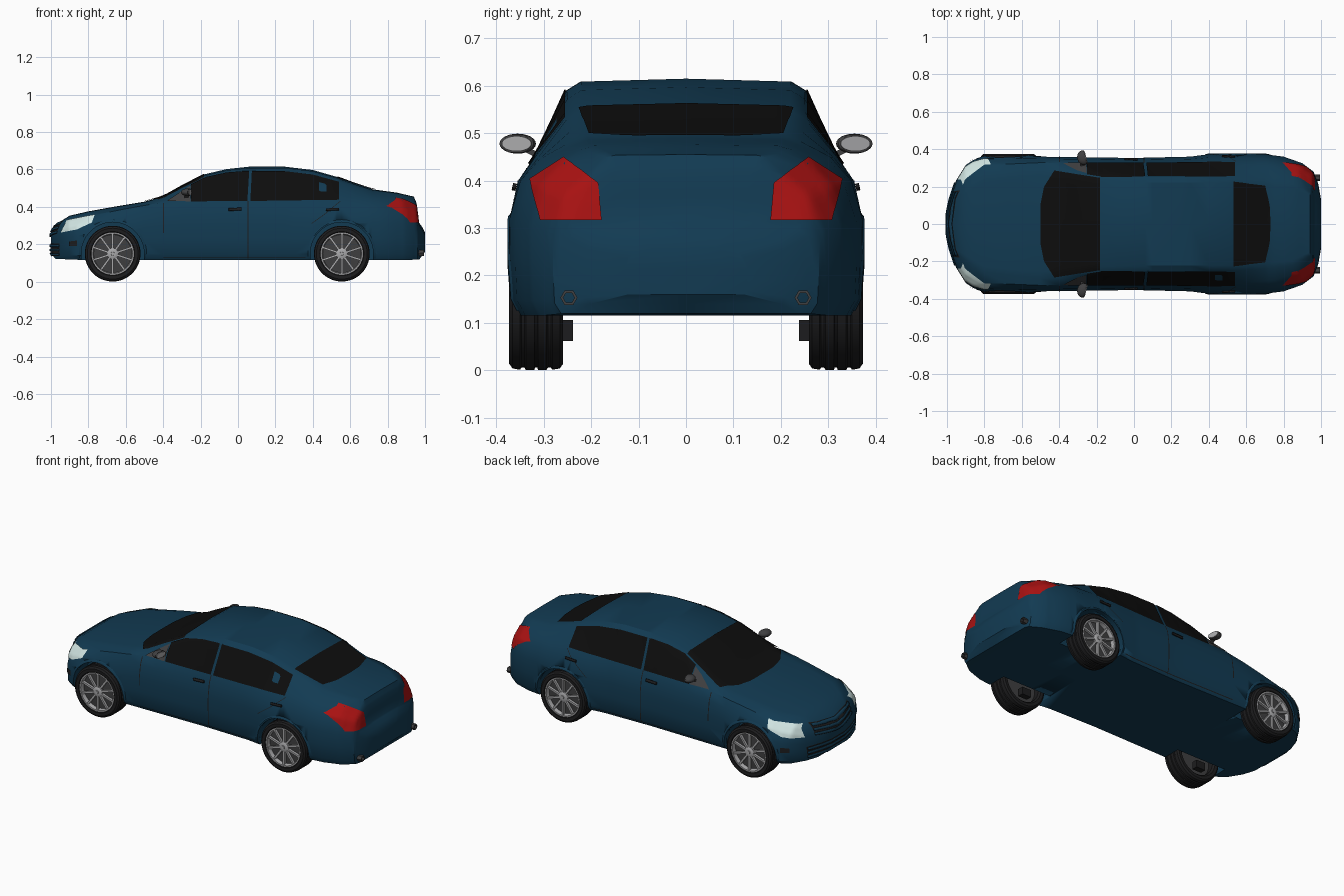
import bpy, bmesh, math
from mathutils import Vector, Matrix
from mathutils.bvhtree import BVHTree

if "Cube" in bpy.data.objects:
    bpy.data.objects.remove(bpy.data.objects["Cube"])


def material(name, r, g, b):
    m = bpy.data.materials.new(name)
    m.diffuse_color = (r, g, b, 1)
    m.use_nodes = True
    m.node_tree.nodes["Principled BSDF"].inputs["Base Color"].default_value = m.diffuse_color
    return m


BLUE = material("paint", .006, .043, .085)
BLACK = material("glass", .004, .004, .004)
DARK = material("rubber", .012, .012, .013)
RED = material("red_lens", .4, .006, .006)
PALE = material("clear_lens", .65, .8, .78)
METAL = material("alloy", .4, .4, .41)
SHADE = material("dark_alloy", .05, .05, .052)


def finish(bm, name, mat, recalc=True, angle=35):
    if recalc:
        bmesh.ops.recalc_face_normals(bm, faces=bm.faces[:])
    me = bpy.data.meshes.new(name)
    bm.to_mesh(me)
    bm.free()
    ob = bpy.data.objects.new(name, me)
    bpy.context.collection.objects.link(ob)
    me.materials.append(mat)
    bpy.ops.object.select_all(action='DESELECT')
    ob.select_set(True)
    bpy.context.view_layer.objects.active = ob
    bpy.ops.object.shade_smooth_by_angle(angle=math.radians(angle))
    return ob


def at(line, x):
    for (x0, a), (x1, b) in zip(line, line[1:]):
        if x <= x1:
            return a + (b - a) * (x - x0) / (x1 - x0)
    return line[-1][1]


# Body: guide lines along the length (x, value)
TOP = [(-1, .26), (-.985, .29), (-.95, .322), (-.9, .353), (-.8, .376), (-.65, .403), (-.5, .428),
       (-.4, .456), (-.3, .512), (-.18, .574), (-.06, .602), (.06, .615), (.25, .615), (.4, .597),
       (.53, .56), (.63, .523), (.72, .494), (.85, .476), (.94, .455), (.955, .42), (.965, .32),
       (.985, .292), (1, .262)]
BOTTOM = [(-1, .15), (-.975, .122), (-.8, .115), (.9, .115), (.97, .12), (1, .16)]
WIDTH = [(-1, .06), (-.985, .13), (-.95, .235), (-.9, .315), (-.86, .342), (-.8, .36), (-.68, .365),
         (-.5, .36), (0, .353), (.3, .36), (.4, .373), (.7, .373), (.8, .36), (.9, .325), (.96, .28),
         (.985, .215), (1, .13)]
BELT_Y = [(-1, .05), (-.985, .11), (-.95, .2), (-.9, .265), (-.8, .315), (-.5, .328), (0, .322),
          (.4, .322), (.55, .318), (.75, .30), (.88, .258), (.95, .2), (.965, .245), (.985, .195), (1, .11)]
BELT_Z = [(-1, .25), (-.95, .29), (-.9, .322), (-.8, .35), (-.6, .39), (-.4, .425), (0, .435),
          (.5, .45), (.7, .45), (.88, .436), (.95, .41), (.965, .31), (1, .25)]
ROOF_Y = [(-1, .04), (-.95, .155), (-.8, .26), (-.5, .29), (-.4, .288), (-.18, .258), (.1, .252),
          (.55, .25), (.72, .237), (.85, .22), (.95, .165), (1, .07)]
DROP = [(-1, .006), (-.5, .01), (-.4, .014), (-.2, .025), (.4, .025), (.6, .02), (.94, .006), (1, .005)]

stations = sorted({x for line in (TOP, BOTTOM, WIDTH, BELT_Y, BELT_Z, ROOF_Y) for x, _ in line})
bm = bmesh.new()
rings = []
for x in stations:
    t, b, w, by, bz, ry, d = [at(l, x) for l in (TOP, BOTTOM, WIDTH, BELT_Y, BELT_Z, ROOF_Y, DROP)]
    h = bz - b
    half = [(0, b), (w * .94, b), (w * .99, b + h * .1), (w, b + h * .35), (w, b + h * .6),
            (w * .65 + by * .35, b + h * .85), (by, bz), (ry, t - d), (ry * .88, t - d * .25), (0, t)]
    loop = half + [(-y, z) for y, z in half[-2:0:-1]]
    rings.append([bm.verts.new((x, y, z)) for y, z in loop])
for r0, r1 in zip(rings, rings[1:]):
    n = len(r0)
    for i in range(n):
        bm.faces.new((r0[i], r0[(i + 1) % n], r1[(i + 1) % n], r1[i]))
bm.faces.new(rings[0])
bm.faces.new(rings[-1])
bmesh.ops.recalc_face_normals(bm, faces=bm.faces[:])
SKIN = BVHTree.FromBMesh(bm)
body = finish(bm, "body", BLUE, angle=30)


def lathe(bm, profile, n=40):
    """Revolve (radius, y) points about the y axis."""
    vs = [bm.verts.new((r, y, 0)) for r, y in profile]
    es = [bm.edges.new(p) for p in zip(vs, vs[1:])]
    bmesh.ops.spin(bm, geom=vs + es, cent=(0, 0, 0), axis=(0, 1, 0), angle=math.tau, steps=n)
    bmesh.ops.remove_doubles(bm, verts=bm.verts[:], dist=.0003)


# Wheel wells cut into the body
AXLES, HUB_Z = (-.67, .555), .15
for x in AXLES:
    for s in (-1, 1):
        c = bmesh.new()
        bmesh.ops.create_cone(c, cap_ends=True, segments=40, radius1=.17, radius2=.17, depth=.3,
                              matrix=Matrix.Translation((x, s * .385, HUB_Z)) @ Matrix.Rotation(math.pi / 2, 4, 'X'))
        cutter = finish(c, "well_cutter", BLUE)
        cutter.hide_render = True
        mod = body.modifiers.new("well", 'BOOLEAN')
        mod.operation, mod.solver, mod.object = 'DIFFERENCE', 'EXACT', cutter
        bpy.context.view_layer.objects.active = body
        bpy.ops.object.modifier_move_to_index(modifier="well", index=0)
        bpy.ops.object.modifier_apply(modifier="well")
        bpy.data.objects.remove(cutter)


def sample(line, u):
    f = u * (len(line) - 1)
    i = min(int(f), len(line) - 2)
    return Vector(line[i]).lerp(Vector(line[i + 1]), f - i)


def panel(name, low, up, axis, sign, mat, mirror=True, off=.004, thick=0, nu=24, nv=8):
    """Patch between two edge lines, projected on the body along an axis."""
    bm = bmesh.new()
    ray = Vector((0, 0, 0))
    ray[axis] = -sign
    grid = []
    for j in range(nv + 1):
        row = []
        for i in range(nu + 1):
            p = sample(low, i / nu).lerp(sample(up, i / nu), j / nv)
            o = list(p)
            o.insert(axis, sign * 3)
            hit, nor = SKIN.ray_cast(Vector(o), ray)[:2]
            if hit is None:
                o[axis] = sign * .3
                hit, nor = SKIN.find_nearest(Vector(o))[:2]
            row.append(bm.verts.new(hit + nor * off))
        grid.append(row)
    for a, b in zip(grid, grid[1:]):
        for i in range(nu):
            bm.faces.new((a[i], a[i + 1], b[i + 1], b[i]))
    bm.normal_update()
    if sum(f.normal.dot(ray) for f in bm.faces) > 0:
        bmesh.ops.reverse_faces(bm, faces=bm.faces[:])
    if mirror:
        dup = bmesh.ops.duplicate(bm, geom=bm.verts[:] + bm.edges[:] + bm.faces[:])["geom"]
        for g in dup:
            if isinstance(g, bmesh.types.BMVert):
                g.co.y *= -1
        bmesh.ops.reverse_faces(bm, faces=[g for g in dup if isinstance(g, bmesh.types.BMFace)])
    ob = finish(bm, name, mat, recalc=False)
    if thick:
        ob.modifiers.new("thickness", 'SOLIDIFY').thickness = thick


# Glass
panel("windshield", [(-.425, -.285), (-.48, -.2), (-.5, -.1), (-.5, .1), (-.48, .2), (-.425, .285)],
      [(-.18, -.245), (-.18, .245)], 2, 1, BLACK, False)
panel("rear_window", [(.53, -.225), (.53, .225)], [(.7, -.205), (.725, -.1), (.73, 0), (.725, .1), (.7, .205)],
      2, 1, BLACK, False)
panel("front_side_window", [(-.25, .428), (.05, .43)],
      [(-.25, .518), (-.17, .557), (-.06, .581), (.06, .59)], 1, 1, BLACK)
panel("rear_side_window", [(.066, .43), (.54, .436)],
      [(.074, .59), (.25, .589), (.4, .571), (.54, .532)], 1, 1, BLACK)
panel("mirror_mount", [(-.38, .428), (-.255, .428)], [(-.37, .436), (-.255, .512)], 1, 1, SHADE)

# Lamps
panel("headlight", [(-.945, .262), (-.86, .278), (-.78, .316)], [(-.912, .328), (-.85, .34), (-.765, .357)], 1, 1, PALE)
panel("taillight", [(.178, .316), (.305, .316), (.327, .40)], [(.185, .395), (.22, .421), (.257, .447), (.327, .402)],
      0, 1, RED)
panel("fog_light", [(-.9, .19), (-.86, .19)], [(-.9, .215), (-.86, .22)], 1, 1, DARK)

# Grilles with slats
panel("grille", [(-.17, .255), (0, .235), (.17, .255)], [(-.18, .325), (0, .304), (.18, .325)], 0, -1, DARK, False, .002)
for z in (.24, .264, .288):
    panel("grille_slat", [(-.17, z + .018), (0, z), (.17, z + .018)],
          [(-.17, z + .03), (0, z + .014), (.17, z + .03)], 0, -1, BLUE, False, .007, .006, nv=2)
panel("lower_intake", [(-.22, .137), (.22, .137)], [(-.23, .205), (.23, .205)], 0, -1, DARK, False, .002)
for z in (.14, .163, .186):
    panel("intake_slat", [(-.22, z), (.22, z)], [(-.22, z + .012), (.22, z + .012)], 0, -1, BLUE, False, .007, .006, nv=2)

# Door seams, sill line and handles
for x, z0, z1 in ((.05, .125, .43), (-.4, .26, .42)):
    panel("door_seam", [(x, z0), (x, z1)], [(x + .005, z0), (x + .005, z1)], 1, 1, DARK, off=.0015, nv=1)
panel("rear_door_seam", [(.39, .31), (.46, .36), (.545, .43)], [(.395, .31), (.465, .36), (.55, .43)], 1, 1, DARK,
      off=.0015, nv=1)
panel("sill_line", [(-.4, .13), (.36, .13)], [(-.4, .134), (.36, .134)], 1, 1, DARK, off=.0015, nv=1)
for x in (-.05, .47):
    panel("door_handle", [(x, .378), (x + .07, .381)], [(x, .39), (x + .07, .393)], 1, 1, DARK, off=.009, thick=.008, nv=2)

# Wheel arch lips
bm = bmesh.new()
for x in AXLES:
    for s in (-1, 1):
        prev = None
        for k in range(25):
            a = math.radians(-8 + 196 * k / 24)
            ring = []
            for r, out in ((.168, -.02), (.168, .004), (.176, .004), (.186, -.003)):
                px, pz = x + r * math.cos(a), HUB_Z + r * math.sin(a)
                hit = SKIN.ray_cast(Vector((px, 3, pz)), Vector((0, -1, 0)))[0]
                ring.append(bm.verts.new((px, s * (hit.y + out), pz)))
            if prev:
                for i in range(3):
                    bm.faces.new((prev[i], prev[i + 1], ring[i + 1], ring[i]))
            prev = ring
finish(bm, "arch_lips", BLUE)

# Wheels: one set of meshes, placed four times
bm = bmesh.new()
tread = [(.149, -.034), (.144, -.031), (.144, -.025), (.149, -.022), (.149, -.004), (.144, -.002)]
side = [(.108, -.046), (.118, -.056), (.136, -.057), (.146, -.05)]
lathe(bm, side + tread + [(r, -y) for r, y in reversed(side + tread)] + [(.108, -.046)], 48)
tyre = finish(bm, "tyre", DARK)
bm = bmesh.new()
lathe(bm, [(0, -.015), (.108, -.015), (.108, .03), (.09, .03), (.03, .036), (0, .036)])
disc = finish(bm, "wheel_disc", SHADE)
bm = bmesh.new()
lathe(bm, [(.114, .046), (.114, .054), (.106, .054), (.102, .03)])
lathe(bm, [(.03, .03), (.03, .047), (.022, .052), (.01, .052), (.009, .056), (0, .056)])
for k in range(10):
    bmesh.ops.create_cube(bm, size=1, matrix=Matrix.Rotation(math.tau * k / 10, 4, 'Y') @
                          Matrix.Translation((0, .042, .066)) @ Matrix.Diagonal((.011, .014, .086, 1)))
rim = finish(bm, "rim", METAL)
bm = bmesh.new()
bmesh.ops.create_cube(bm, size=1, matrix=Matrix.Translation((0, -.06, -.066)) @ Matrix.Diagonal((.06, .035, .044, 1)))
brake = finish(bm, "brake_block", DARK)
for part in (tyre, disc, rim, brake):
    for k, (x, s) in enumerate([(x, s) for x in AXLES for s in (1, -1)]):
        ob = part if k == 0 else part.copy()
        if k:
            bpy.context.collection.objects.link(ob)
        ob.location = (x, s * .316, HUB_Z)
        ob.rotation_euler = (0, 0, 0 if s > 0 else math.pi)

# Door mirrors and exhaust tips
for s in (-1, 1):
    bm = bmesh.new()
    bmesh.ops.create_uvsphere(bm, u_segments=20, v_segments=12, radius=1)
    for v in bm.verts:
        v.co = (min(v.co.x, .35) * .034, v.co.y * .039, v.co.z * .021)
    bmesh.ops.transform(bm, verts=bm.verts[:], matrix=Matrix.Translation((-.27, s * .355, .478)) @ Matrix.Rotation(s * .25, 4, 'Z'))
    bmesh.ops.create_cube(bm, size=1, matrix=Matrix.Translation((-.275, s * .322, .458)) @
                          Matrix.Rotation(s * .5, 4, 'X') @ Matrix.Diagonal((.022, .05, .012, 1)))
    finish(bm, "mirror_housing", SHADE)
    bm = bmesh.new()
    bmesh.ops.create_cone(bm, cap_ends=True, segments=24, radius1=1, radius2=1, depth=.004,
                          matrix=Matrix.Translation((-.257, s * .357, .478)) @ Matrix.Rotation(s * .25, 4, 'Z') @
                          Matrix.Diagonal((1, .032, .016, 1)) @ Matrix.Rotation(math.pi / 2, 4, 'Y'))
    finish(bm, "mirror_glass", METAL)
    bm = bmesh.new()
    lathe(bm, [(.012, -.03), (.012, .03), (.018, .03), (.018, -.03)], 6)
    bmesh.ops.transform(bm, verts=bm.verts[:], matrix=Matrix.Translation((.965, s * .247, .153)) @ Matrix.Rotation(-math.pi / 2, 4, 'Z'))
    finish(bm, "exhaust_tip", SHADE)
